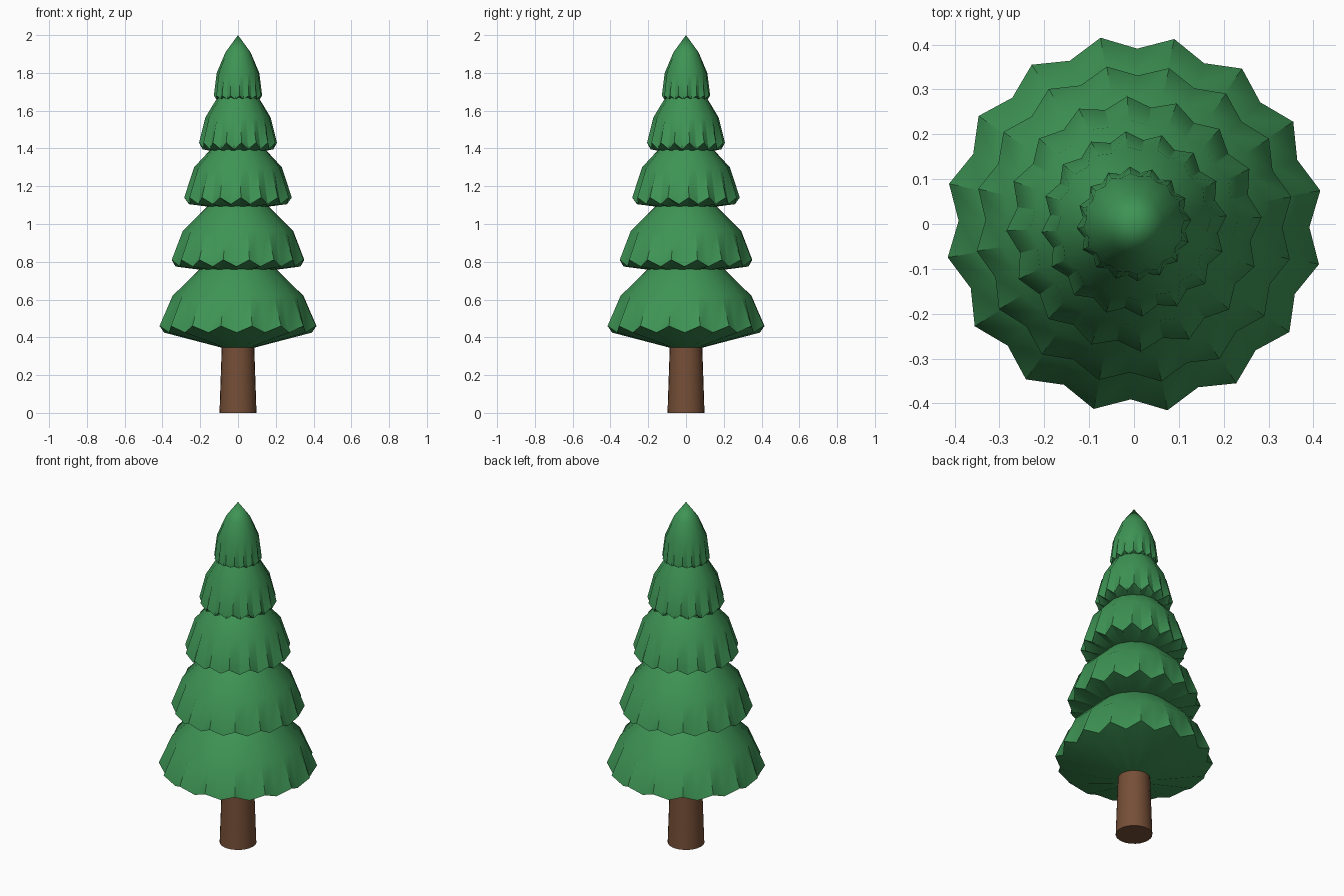
import bpy, bmesh, math

if "Cube" in bpy.data.objects:
    bpy.data.objects.remove(bpy.data.objects["Cube"])


def material(name, rgb):
    m = bpy.data.materials.new(name)
    m.diffuse_color = (*rgb, 1)
    m.use_nodes = True
    m.node_tree.nodes["Principled BSDF"].inputs["Base Color"].default_value = m.diffuse_color
    return m


GREEN = material("pine green", (0.048, 0.296, 0.090))
BROWN = material("bark brown", (0.180, 0.078, 0.038))


def lathe(name, rings, count, offset, mat):
    """Stack rings of (tip radius, valley radius, tip z, valley z); radius 0 closes to a point."""
    bm = bmesh.new()
    loops = []
    for rt, rv, zt, zv in rings:
        if rt == 0:
            loops.append([bm.verts.new((0, 0, zt))])
            continue
        loop = []
        for i in range(count):
            a = math.radians(offset) + math.tau * i / count
            r, z = (rt, zt) if i % 2 == 0 else (rv, zv)
            loop.append(bm.verts.new((r * math.cos(a), r * math.sin(a), z)))
        loops.append(loop)
    for lo, hi in zip(loops, loops[1:]):
        for i in range(count):
            j = (i + 1) % count
            if len(hi) == 1:
                bm.faces.new((lo[i], lo[j], hi[0]))
            else:
                bm.faces.new((lo[i], lo[j], hi[j], hi[i]))
    for loop, flip in ((loops[0], True), (loops[-1], False)):
        if len(loop) > 1:
            bm.faces.new(loop[::-1] if flip else loop)
    bmesh.ops.recalc_face_normals(bm, faces=bm.faces)
    me = bpy.data.meshes.new(name)
    bm.to_mesh(me)
    bm.free()
    ob = bpy.data.objects.new(name, me)
    bpy.context.collection.objects.link(ob)
    me.materials.append(mat)
    bpy.ops.object.select_all(action='DESELECT')
    ob.select_set(True)
    bpy.context.view_layer.objects.active = ob
    bpy.ops.object.shade_smooth_by_angle(angle=math.radians(32))
    return ob


def even(r, z):
    return (r, r, z, z)


# Trunk
lathe("trunk", [even(0.098, 0), even(0.085, 0.38)], 24, 0, BROWN)

# Branch tiers: underside ring, scalloped rim, shoulder ring, top ring(s)
tiers = [
    (10.2, [even(0.085, 0.345), (0.422, 0.391, 0.46, 0.425),
            (0.352, 0.338, 0.62, 0.62), even(0.20, 0.765)]),
    (9.8, [even(0.18, 0.755), (0.356, 0.331, 0.81, 0.775),
           (0.296, 0.284, 0.965, 0.965), even(0.155, 1.10)]),
    (3.0, [even(0.145, 1.09), (0.285, 0.262, 1.14, 1.105),
           (0.233, 0.222, 1.30, 1.30), even(0.14, 1.40)]),
    (5.0, [even(0.13, 1.385), (0.207, 0.188, 1.43, 1.395),
           (0.173, 0.164, 1.565, 1.565), even(0.10, 1.685)]),
    (4.0, [even(0.085, 1.655), (0.128, 0.115, 1.68, 1.66),
           (0.113, 0.106, 1.80, 1.80), even(0.066, 1.91), even(0, 2.0)]),
]
for n, (offset, rings) in enumerate(tiers, 1):
    lathe(f"branch_tier_{n}", rings, 32, offset, GREEN)
